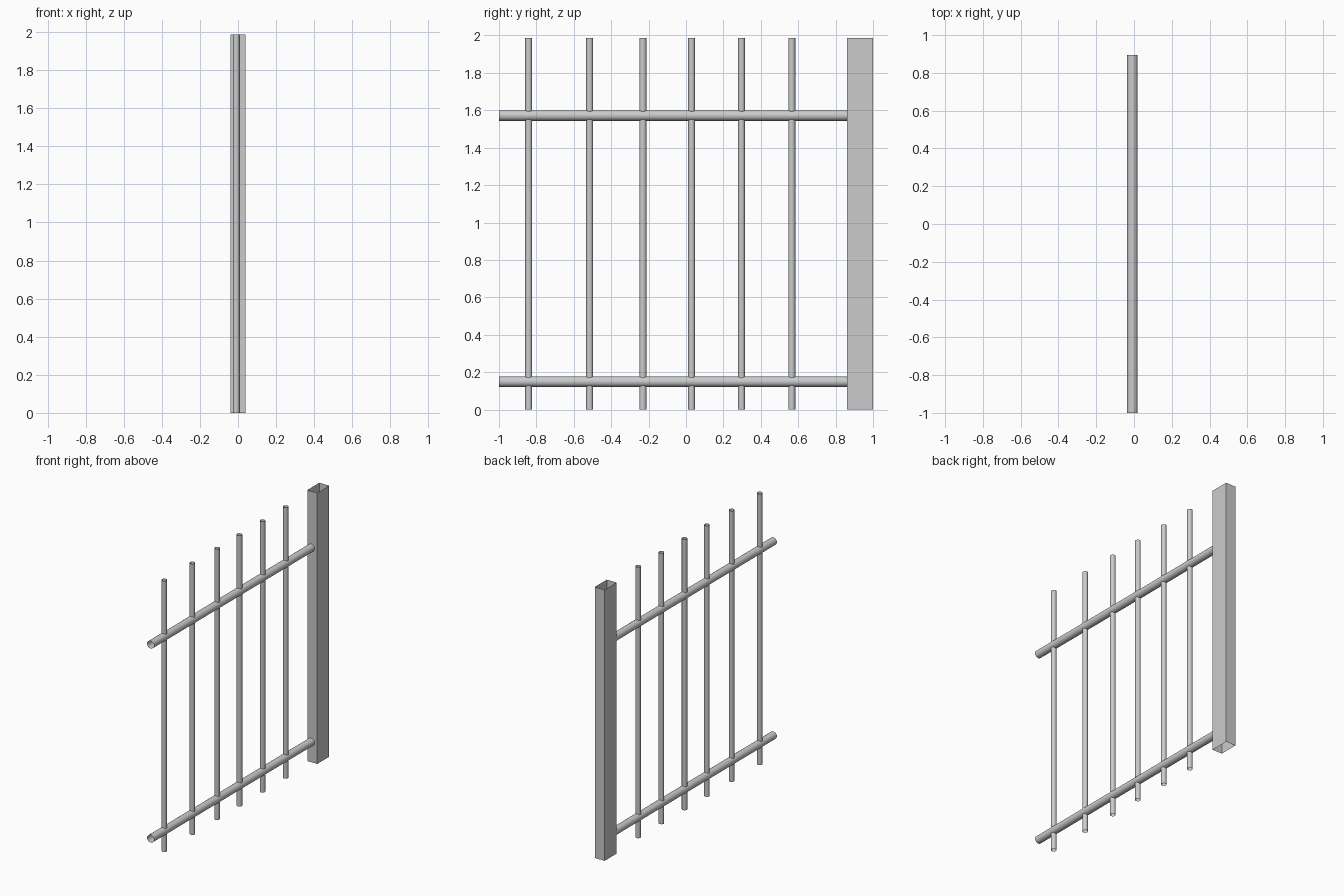
import bpy
import bmesh
from math import pi
from mathutils import Matrix, Vector

default = bpy.data.objects.get("Cube")
if default:
    bpy.data.objects.remove(default, do_unlink=True)

HEIGHT = 1.987
TUBE_X = -0.009

steel = bpy.data.materials.new("grey_steel")
steel.use_nodes = True
colour = (0.6, 0.6, 0.6, 1)
steel.diffuse_color = colour
steel.node_tree.nodes["Principled BSDF"].inputs["Base Color"].default_value = colour


def add_object(name, bm, location, smooth):
    mesh = bpy.data.meshes.new(name)
    for face in bm.faces:
        face.smooth = smooth
    bm.to_mesh(mesh)
    bm.free()
    mesh.materials.append(steel)
    obj = bpy.data.objects.new(name, mesh)
    obj.location = location
    bpy.context.collection.objects.link(obj)
    return obj


def open_tube(name, radius, length, location, along_y=False):
    bm = bmesh.new()
    turn = Matrix.Rotation(pi / 2, 4, "X") if along_y else Matrix()
    bmesh.ops.create_cone(bm, cap_ends=False, segments=24, radius1=radius,
                          radius2=radius, depth=length, matrix=turn)
    return add_object(name, bm, location, True)


# Hollow rectangular post, open at top and bottom
bm = bmesh.new()
bmesh.ops.create_cube(bm, size=1)
caps = [f for f in bm.faces if abs(f.normal.z) > 0.5]
bmesh.ops.delete(bm, geom=caps, context="FACES_ONLY")
bmesh.ops.scale(bm, vec=Vector((0.08, 0.14, HEIGHT)), verts=bm.verts)
add_object("end_post", bm, (0, 0.93, HEIGHT / 2), False)

# Horizontal rails running into the post
for name, z in (("lower_rail", 0.149), ("upper_rail", 1.572)):
    open_tube(name, 0.028, 1.895, (TUBE_X, -0.0525, z), along_y=True)

# Upright bars passing through both rails
for i, y in enumerate((-0.841, -0.515, -0.23, 0.03, 0.297, 0.566)):
    open_tube(f"upright_bar_{i + 1}", 0.0185, HEIGHT, (TUBE_X, y, HEIGHT / 2))
